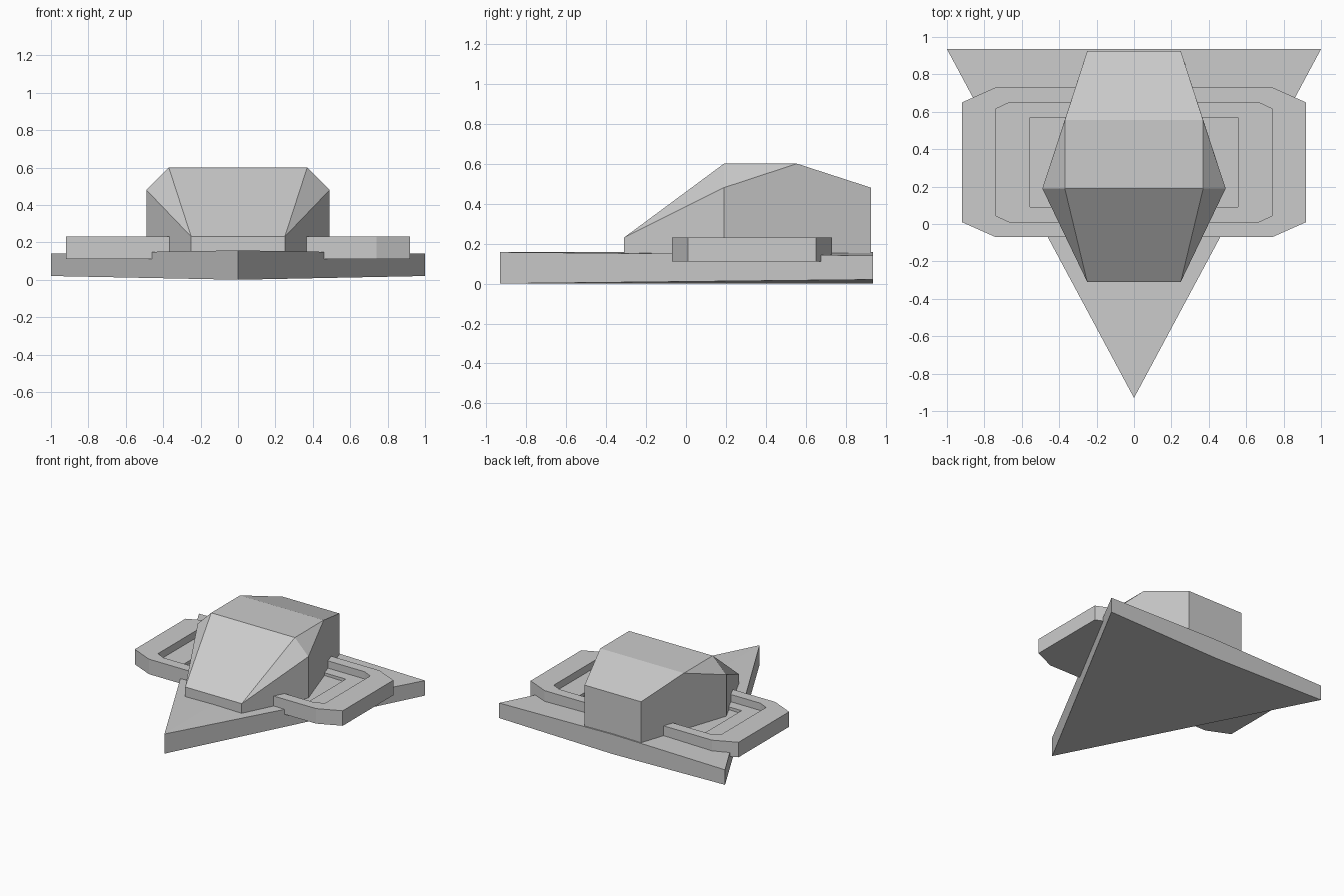
import bpy
import bmesh

cube = bpy.data.objects.get("Cube")
if cube:
    bpy.data.objects.remove(cube, do_unlink=True)

grey = bpy.data.materials.new("hull_grey")
grey.use_nodes = True
COLOUR = (0.6, 0.6, 0.6, 1)
grey.diffuse_color = COLOUR
grey.node_tree.nodes["Principled BSDF"].inputs["Base Color"].default_value = COLOUR


def finish(name, bm):
    """Weld, orient and link one part."""
    bmesh.ops.remove_doubles(bm, verts=bm.verts, dist=0.0005)
    bmesh.ops.recalc_face_normals(bm, faces=bm.faces)
    mesh = bpy.data.meshes.new(name)
    bm.to_mesh(mesh)
    bm.free()
    mesh.materials.append(grey)
    obj = bpy.data.objects.new(name, mesh)
    bpy.context.collection.objects.link(obj)
    return obj


def octagon(x, y, cut_x, cut_y, z, mid=0.33):
    """Rectangle of half size x, y with cut corners, centred at y = mid."""
    quarter = [(x, y - cut_y), (x - cut_x, y)]
    pts = quarter + [(-a, b) for a, b in reversed(quarter)]
    pts += [(-a, -b) for a, b in pts]
    return [(a, b + mid, z) for a, b in pts]


def loft(name, loops):
    """Skin a stack of equal-length loops and cap both ends."""
    bm = bmesh.new()
    rings = [[bm.verts.new(p) for p in loop] for loop in loops]
    for low, high in zip(rings, rings[1:]):
        for i in range(len(low)):
            j = (i + 1) % len(low)
            bm.faces.new((low[i], low[j], high[j], high[i]))
    bm.faces.new(rings[0])
    bm.faces.new(rings[-1])
    return finish(name, bm)


# Arrow-shaped hull, slightly thicker along the centre line
bm = bmesh.new()
top = [bm.verts.new(p) for p in
       [(0, -0.93, 0.157), (1, 0.935, 0.14), (0, 0.935, 0.157), (-1, 0.935, 0.14)]]
bottom = [bm.verts.new(p) for p in
          [(0, -0.93, 0), (1, 0.935, 0.02), (0, 0.935, 0), (-1, 0.935, 0.02)]]
for ring in (top, bottom):
    bm.faces.new((ring[0], ring[1], ring[2]))
    bm.faces.new((ring[0], ring[2], ring[3]))
for i in range(4):
    j = (i + 1) % 4
    bm.faces.new((top[i], top[j], bottom[j], bottom[i]))
finish("hull", bm)

# Side pods: one cross slab with a stepped recess
loft("side_pods", [
    octagon(0.92, 0.4, 0.18, 0.08, 0.11),
    octagon(0.92, 0.4, 0.18, 0.08, 0.23),
    octagon(0.74, 0.32, 0.075, 0.035, 0.23),
    octagon(0.74, 0.32, 0.075, 0.035, 0.172),
    octagon(0.555, 0.24, 0, 0, 0.172),
    octagon(0.555, 0.24, 0, 0, 0.146),
])

# Faceted cabin: convex hull of its mirrored corners
half = [(0.25, -0.31, 0.12), (0.25, -0.31, 0.23),
        (0.49, 0.19, 0.12), (0.49, 0.19, 0.48),
        (0.37, 0.19, 0.6), (0.37, 0.555, 0.6),
        (0.25, 0.925, 0.12), (0.25, 0.925, 0.48)]
bm = bmesh.new()
for x, y, z in half:
    for side in (1, -1):
        bm.verts.new((side * x, y, z))
bmesh.ops.convex_hull(bm, input=bm.verts)
bmesh.ops.dissolve_limit(bm, angle_limit=0.03, verts=bm.verts, edges=bm.edges)
finish("cabin", bm)
